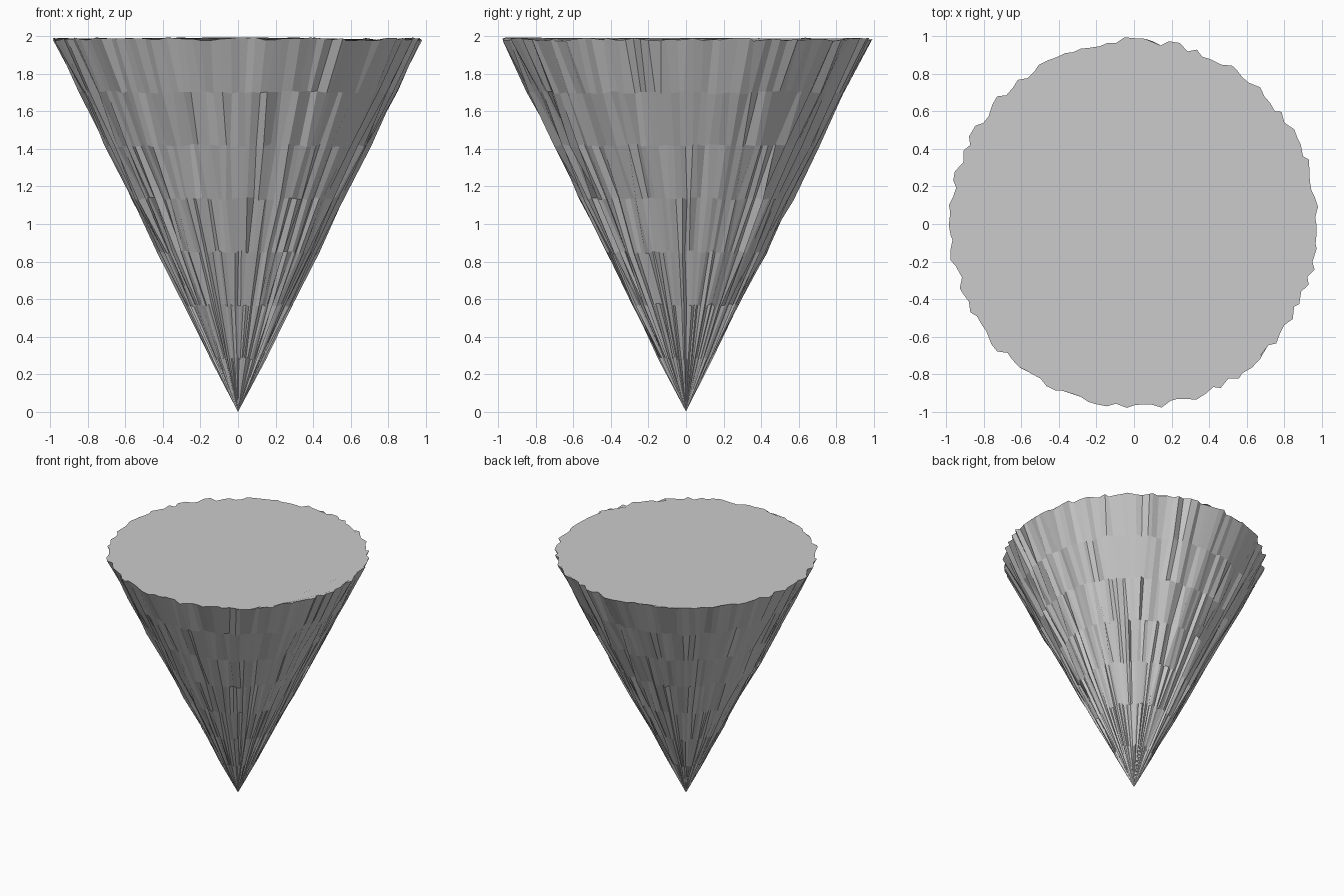
import bpy, bmesh, math, random

if "Cube" in bpy.data.objects:
    bpy.data.objects.remove(bpy.data.objects["Cube"])

random.seed(7)
SEGMENTS, LEVELS = 128, 7
TOP, RADIUS = 1.985, 0.978

bm = bmesh.new()

# Pointed tip and rough rings growing towards the rim
tip = bm.verts.new((0, 0, 0))
rings = []
for level in range(1, LEVELS + 1):
    t = level / LEVELS
    rough = 0.019 * min(1, 0.35 + t)
    ring = []
    for i in range(SEGMENTS):
        a = math.tau * i / SEGMENTS + random.uniform(-0.3, 0.3) * math.tau / SEGMENTS
        r = RADIUS * t + random.uniform(-rough, rough)
        z = TOP * t + random.uniform(-0.009, 0.009)
        ring.append(bm.verts.new((r * math.cos(a), r * math.sin(a), z)))
    rings.append(ring)

# Chipped side faces
for i in range(SEGMENTS):
    j = (i + 1) % SEGMENTS
    bm.faces.new((tip, rings[0][j], rings[0][i]))
    for low, high in zip(rings, rings[1:]):
        bm.faces.new((low[i], low[j], high[j], high[i]))

# Flat top cap
bm.faces.new(rings[-1])
bmesh.ops.recalc_face_normals(bm, faces=bm.faces)

mesh = bpy.data.meshes.new("rough_cone")
bm.to_mesh(mesh)
bm.free()
cone = bpy.data.objects.new("rough_cone", mesh)
bpy.context.collection.objects.link(cone)
